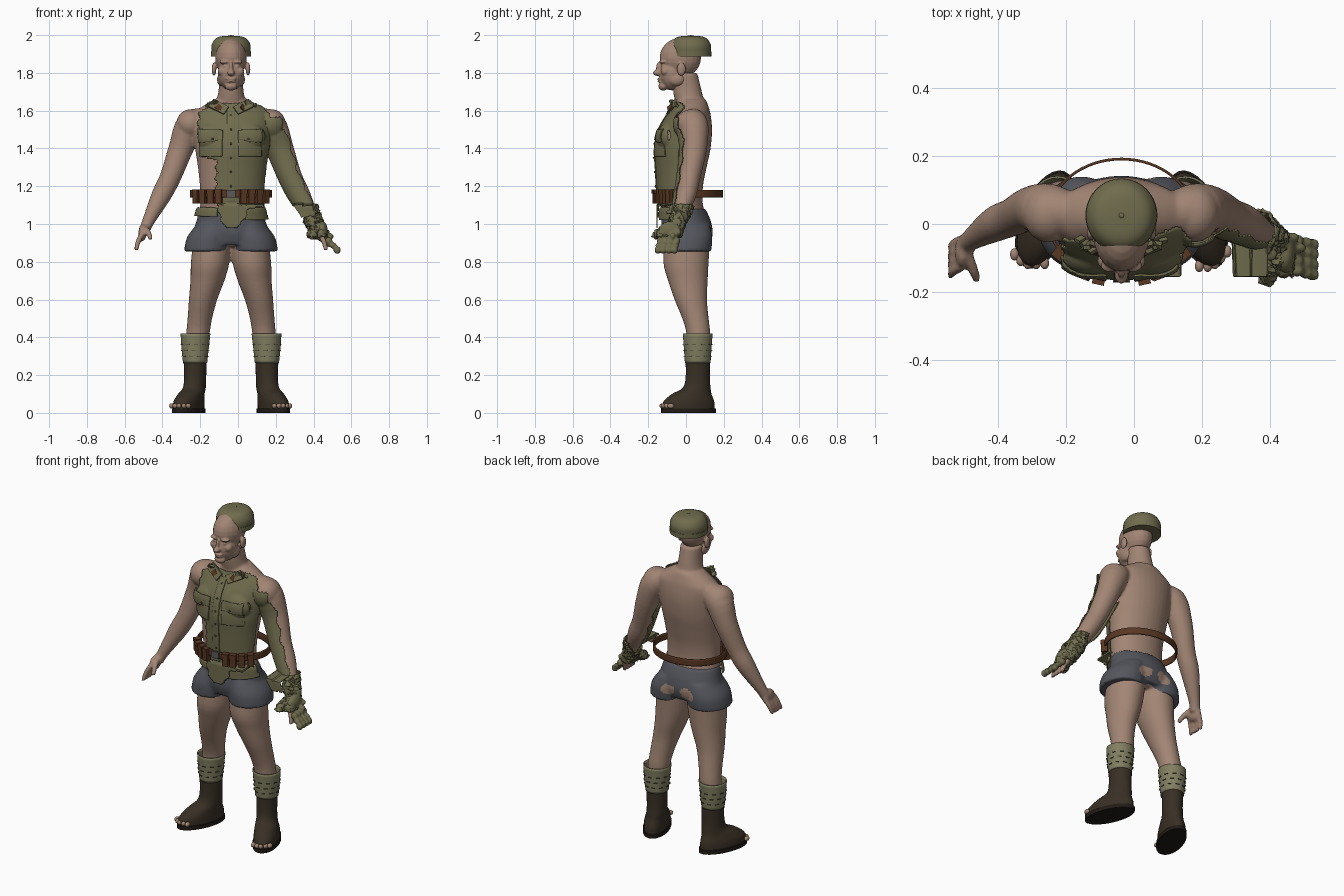
import bpy, bmesh, math, random
from mathutils import Vector, Matrix, Euler

if "Cube" in bpy.data.objects:
    bpy.data.objects.remove(bpy.data.objects["Cube"])
random.seed(4)
CX = -0.037          # body centre line
SIDES = (-1, 1)


def material(name, r, g, b):
    m = bpy.data.materials.new(name)
    m.use_nodes = True
    m.diffuse_color = (r, g, b, 1)
    bsdf = next(n for n in m.node_tree.nodes if n.type == 'BSDF_PRINCIPLED')
    bsdf.inputs["Base Color"].default_value = (r, g, b, 1)
    bsdf.inputs["Roughness"].default_value = 0.8
    return m


SKIN = material("skin", .36, .235, .175)
OLIVE = material("olive cloth", .16, .15, .075)
PALE = material("pale olive cloth", .22, .21, .12)
DARK = material("dark olive thread", .05, .047, .025)
BOOT = material("boot leather", .04, .029, .018)
SOLE = material("sole rubber", .015, .011, .008)
BELT = material("belt leather", .1, .038, .016)
GREY = material("grey shorts cloth", .09, .094, .112)
METAL = material("buckle metal", .1, .1, .1)


def smooth_path(pts, steps=4):
    # Catmull-Rom through sections of any length
    out = []
    for i in range(len(pts) - 1):
        quad = [pts[max(i - 1, 0)], pts[i], pts[i + 1], pts[min(i + 2, len(pts) - 1)]]
        for k in range(steps):
            t = k / steps
            out.append([.5 * (2 * b + (c - a) * t + (2 * a - 5 * b + 4 * c - d) * t * t
                              + (3 * b - a - 3 * c + d) * t ** 3) for a, b, c, d in zip(*quad)])
    return out + [list(pts[-1])]


def loft(bm, pts, n=28, turn=0, along=False, caps=True):
    # sections are x, y, z, rx, ry; rings lie flat, or follow the path
    pts = smooth_path(pts)
    rings = []
    for i, (x, y, z, rx, ry) in enumerate(pts):
        u, v = Vector((math.cos(turn), math.sin(turn), 0)), Vector((-math.sin(turn), math.cos(turn), 0))
        if along:
            t = Vector(pts[min(i + 1, len(pts) - 1)][:3]) - Vector(pts[max(i - 1, 0)][:3])
            u = t.cross(Vector((0, 1, 0))).normalized()
            v = t.cross(u).normalized()
        angles = [math.tau * k / n for k in range(n)]
        rings.append([bm.verts.new(Vector((x, y, z)) + u * rx * math.cos(a) + v * ry * math.sin(a))
                      for a in angles])
    for a, b in zip(rings, rings[1:]):
        for k in range(n):
            bm.faces.new((a[k], a[(k + 1) % n], b[(k + 1) % n], b[k]))
    if caps:
        bm.faces.new(rings[0])
        bm.faces.new(rings[-1])


def ball(bm, loc, radii):
    bmesh.ops.create_uvsphere(bm, u_segments=20, v_segments=12, radius=1,
                              matrix=Matrix.Translation(loc) @ Matrix.Diagonal((*radii, 1)))


def box(bm, loc, size, rot=(0, 0, 0)):
    bmesh.ops.create_cube(bm, size=1, matrix=Matrix.Translation(loc)
                          @ Euler(rot).to_matrix().to_4x4() @ Matrix.Diagonal((*size, 1)))


def make(name, bm, *mats, fix=True):
    if fix:
        bmesh.ops.recalc_face_normals(bm, faces=bm.faces[:])
    me = bpy.data.meshes.new(name)
    bm.to_mesh(me)
    bm.free()
    for m in mats:
        me.materials.append(m)
    me.shade_smooth()
    me.set_sharp_from_angle(angle=math.radians(45))
    ob = bpy.data.objects.new(name, me)
    bpy.context.scene.collection.objects.link(ob)
    return ob


def fuse(ob, voxel, rounds):
    # merge overlapping lumps into one soft skin
    rm = ob.modifiers.new("fuse", 'REMESH')
    rm.mode, rm.voxel_size, rm.use_smooth_shade = 'VOXEL', voxel, True
    sm = ob.modifiers.new("soften", 'SMOOTH')
    sm.factor, sm.iterations = .5, rounds
    bpy.context.view_layer.objects.active = ob
    for m in ("fuse", "soften"):
        bpy.ops.object.modifier_apply(modifier=m)
    ob.data.shade_smooth()
    return ob


def solidify(ob, thickness, side=1):
    m = ob.modifiers.new("thickness", 'SOLIDIFY')
    m.thickness, m.offset = thickness, side


def shell(name, src, rule, off, mat, bounds=None, rough=0, flat_y=None):
    # cloth layer lifted off the surface beneath it
    bm = bmesh.new()
    bm.from_mesh(src.data)
    if bounds:
        x0, x1, z0, z1 = bounds
        for co, no in (((x0, 0, 0), (-1, 0, 0)), ((x1, 0, 0), (1, 0, 0)),
                       ((0, 0, z0), (0, 0, -1)), ((0, 0, z1), (0, 0, 1))):
            bmesh.ops.bisect_plane(bm, geom=bm.verts[:] + bm.edges[:] + bm.faces[:],
                                   plane_co=co, plane_no=no, clear_outer=True)
    bm.normal_update()
    bad = [f for f in bm.faces if not rule(f.calc_center_median(), f.normal)]
    bmesh.ops.delete(bm, geom=bad, context='FACES')
    for v in bm.verts:
        v.co += v.normal * (off + rough * random.random())
        if flat_y and v.co.z < 1.1:
            v.co.y = min(v.co.y, flat_y)
    for f in bm.faces:
        f.material_index = 0
    ob = make(name, bm, mat, fix=False)
    solidify(ob, .006)
    return ob


# body: torso, neck, arms, hands and legs
bm = bmesh.new()
torso = [(1.66, .03, .09, .075), (1.62, .03, .155, .09), (1.58, .025, .2, .105), (1.5, .005, .2, .133),
         (1.4, -.01, .19, .14), (1.3, -.018, .175, .127), (1.2, -.025, .165, .115),
         (1.1, -.022, .163, .112), (1, 0, .17, .12), (.92, .005, .16, .125), (.88, 0, .1, .08)]
loft(bm, [(CX, y, z, rx, ry) for z, y, rx, ry in torso], n=36)
loft(bm, [(CX, -.005, 1.8, .062, .065), (CX, .008, 1.7, .067, .076), (CX, .03, 1.6, .09, .075)])
arm = [(.12, .03, 1.56, .05), (.21, .04, 1.525, .078), (.265, .045, 1.4, .066), (.32, .02, 1.25, .056),
       (.37, 0, 1.15, .052), (.44, -.045, 1.01, .032), (.46, -.065, .96, .03)]
leg = [(.095, .01, .96, .1, .12), (.11, 0, .8, .102, .12), (.125, .01, .7, .09, .105),
       (.148, .025, .6, .075, .086), (.165, .05, .5, .065, .07), (.175, .065, .42, .062, .063),
       (.188, .065, .3, .055, .058), (.19, .065, .12, .045, .045)]
for s in SIDES:
    loft(bm, [(CX + s * x, y, z, r, r) for x, y, z, r in arm], along=True)
    ball(bm, (CX + s * .215, .03, 1.53), (.075, .085, .078))
    ball(bm, (CX + s * .085, -.085, 1.46), (.085, .05, .065))
    ball(bm, (CX + s * .468, -.08, .955), (.022, .05, .045))
    for i in range(4):
        y = -.045 - .027 * i
        loft(bm, [(CX + s * .47, y, .95, .014, .014), (CX + s * .492, y - .012, .905, .014, .014),
                  (CX + s * .503, y - .025, .86, .011, .011)], n=12, along=True)
    loft(bm, [(CX + s * .455, -.08, .98, .016, .016), (CX + s * .435, -.135, .95, .015, .015),
              (CX + s * .425, -.165, .92, .012, .012)], n=12, along=True)
    loft(bm, [(CX + s * x, y, z, rx, ry) for x, y, z, rx, ry in leg])
body = fuse(make("body", bm, SKIN), .008, 4)

# head with facial forms
bm = bmesh.new()
ball(bm, (CX, -.03, 1.88), (.083, .11, .105))
ball(bm, (CX, -.073, 1.795), (.071, .07, .088))
ball(bm, (CX, -.12, 1.73), (.034, .026, .024))
ball(bm, (CX, -.15, 1.8), (.02, .026, .016))
ball(bm, (CX, -.141, 1.825), (.011, .018, .035))
ball(bm, (CX, -.139, 1.768), (.029, .014, .006))
ball(bm, (CX, -.137, 1.755), (.025, .014, .007))
for s in SIDES:
    ball(bm, (CX + s * .034, -.122, 1.858), (.028, .02, .01))
    ball(bm, (CX + s * .046, -.108, 1.808), (.025, .025, .024))
    ball(bm, (CX + s * .033, -.117, 1.836), (.016, .016, .01))
    ball(bm, (CX + s * .09, -.025, 1.82), (.012, .024, .036))
    ball(bm, (CX + s * .05, -.05, 1.765), (.024, .045, .035))
fuse(make("head", bm, SKIN), .005, 3)

# cap with band and crown button
bm = bmesh.new()
loft(bm, [(CX, .025, z, r, r * 1.04) for z, r in
          ((1.888, .1), (1.92, .104), (1.95, .102), (1.98, .084), (1.993, .055), (1.997, .01))], n=40)
ball(bm, (CX, .025, 1.996), (.008, .008, .004))
make("cap", bm, OLIVE)
bm = bmesh.new()
loft(bm, [(CX, .025, z, .106, .109) for z in (1.886, 1.914)], n=40)
make("cap_band", bm, OLIVE)

# shorts with torn seat
bm = bmesh.new()
loft(bm, [(CX, -.015, 1.08, .168, .118), (CX, 0, 1.02, .182, .13), (CX, .005, .95, .2, .137),
          (CX, .005, .89, .19, .12)], n=36)
for s in SIDES:
    loft(bm, [(CX + s * .09, .005, 1, .09, .12), (CX + s * .115, .003, .93, .118, .137),
              (CX + s * .127, 0, .855, .122, .134)])
shorts = fuse(make("shorts", bm, GREY), .01, 3)
shorts.data.materials.append(SKIN)
for p in shorts.data.polygons:
    c = p.center
    dx = abs(c.x - CX)
    ragged = 1 + .2 * math.sin(c.x * 90) * math.cos(c.z * 120)
    if c.y > .03 and ((dx - .065) / .045) ** 2 + ((c.z - .95 + dx * .2) / .034) ** 2 < ragged:
        p.material_index = 1

# torn shirt front and left sleeve
EDGES = [(.98, -.06, -.01), (1.02, -.09, .03), (1.08, -.1, .05), (1.1, -.11, .14), (1.34, -.11, .15),
         (1.36, -.18, .16), (1.42, -.19, .2), (1.5, -.2, .22), (1.58, -.2, .17), (1.635, -.11, .07)]


def in_shirt(c, n):
    if c.x > .17 and c.z > 1.04:
        return n.dot(Vector((-.5, -.85, -.2))) > .3 + .1 * math.sin(c.z * 60) and c.z < 1.56
    for (z0, a0, b0), (z1, a1, b1) in zip(EDGES, EDGES[1:]):
        if z0 <= c.z < z1:
            t = (c.z - z0) / (z1 - z0)
            rag = .006 * math.sin(c.z * 110)
            return n.y < -.2 and a0 + (a1 - a0) * t + rag < c.x < b0 + (b1 - b0) * t + rag
    return False


def facing(c, n):
    return n.y < -.15 and c.y < 0


shell("shirt", body, in_shirt, .01, OLIVE, flat_y=-.15)
for side, x0, x1 in (("right", -.19, -.08), ("left", 0, .11)):
    shell(side + "_chest_pocket", body, facing, .017, OLIVE, (x0, x1, 1.36, 1.48))
    shell(side + "_pocket_flap", body, facing, .022, OLIVE, (x0 - .003, x1 + .003, 1.44, 1.49))
shell("placket", body, facing, .015, OLIVE, (CX - .02, CX + .02, 1.12, 1.6))
shell("right_hip_pocket", shorts, facing, .014, OLIVE, (-.225, -.105, 1.04, 1.09))
shell("left_hip_pocket", shorts, facing, .014, OLIVE, (.02, .155, 1.02, 1.09))


def front_y(x, z):
    hit, loc, _, _ = body.ray_cast((x, -1, z), (0, 1, 0))
    return loc.y if hit else -.1


# buttons, collar and collar patches
buttons, collar, patches, trim = (bmesh.new() for _ in range(4))
for i in range(6):
    z = 1.2 + i * .075
    ball(buttons, (CX, front_y(CX, z) - .022, z), (.006, .004, .006))
for x in (-.135, .055):
    ball(buttons, (x, front_y(x, 1.45) - .029, 1.45), (.006, .004, .006))
make("buttons", buttons, DARK)
for s in SIDES:
    x = CX + s * .065
    y = front_y(x, 1.615) - .022
    tilt = (-.5, s * -.45, s * .35)
    box(collar, (x, y, 1.62), (.095, .014, .05), tilt)
    box(patches, (x, y - .009, 1.616), (.03, .008, .03), (-.5, .78, s * .35))
    for k in range(4):
        box(collar, (x + s * (.02 + .012 * k), y + .01 * k, 1.645 - .006 * k), (.025, .012, .022),
            (random.random(), random.random() * 2, random.random()))
make("collar", collar, OLIVE)
make("collar_patches", patches, BELT)

# tattered left glove and cuff
shell("left_cuff", body, lambda c, n: c.x > .3 and c.z < 1.1, .004, OLIVE, (.36, .6, .93, 1.1), rough=.012)
bm = bmesh.new()
ball(bm, (.445, -.085, .965), (.03, .06, .05))
for i in range(4):
    y = -.04 - .03 * i
    path = [(.45, y, .95), (.48, y - .008, .91), (.505, y - .015, .885), (.525, y - .02, .862)]
    for k, p in enumerate(path):
        ball(bm, p, (.02, .017, .015 + .006 * (k % 2)))
    ball(bm, (.465 + .02 * (i % 2), y, .955 - .02 * i), (.022, .015, .018))
for i in range(9):
    ball(bm, (.385 + .008 * i, -.035 - .055 * random.random(), 1.09 - .014 * i), (.022, .022, .011))
fuse(make("left_glove", bm, OLIVE), .007, 2)

# belt, pouches and buckle
bm = bmesh.new()
loft(bm, [(CX, .015, z, .21, .172) for z in (1.14, 1.18)], n=64, caps=False)
solidify(make("belt", bm, BELT), .008)
pouches, lids = bmesh.new(), bmesh.new()
for s in SIDES:
    for dx in (.065, .105, .145, .18):
        a = math.asin(dx / .215)
        y = .015 - .18 * math.cos(a)
        turn = (0, 0, s * a * .7)
        box(pouches, (CX + s * dx, y, 1.143), (.033, .036, .07), turn)
        box(lids, (CX + s * dx, y - .001, 1.172), (.036, .042, .022), turn)
make("belt_pouches", pouches, BELT)
make("pouch_lids", lids, BELT)
bm = bmesh.new()
box(bm, (CX, -.166, 1.16), (.05, .012, .04))
make("buckle", bm, METAL)

# socks, boots, soles and bare toes
for s, side in zip(SIDES, ("right", "left")):
    bm = bmesh.new()
    loft(bm, [(CX + s * .19, .062, .265, .064, .068), (CX + s * .19, .062, .34, .072, .073),
              (CX + s * .188, .062, .42, .079, .079)], n=32, caps=False)
    solidify(make(side + "_sock", bm, PALE), .006, -1)
    bm = bmesh.new()
    for row in range(3):
        for k in range(10):
            a = math.tau * (k + row * .3) / 10
            z = .3 + row * .032
            r = .068 + (z - .265) * .075
            box(bm, (CX + s * .19 + r * math.cos(a), .062 + (r + .002) * math.sin(a), z),
                (.004, .022, .004), (0, 0, a))
    make(side + "_sock_stitches", bm, DARK)
    turn = s * .38
    bm = bmesh.new()
    loft(bm, [(CX + s * x, y, z, rx, ry) for x, y, z, rx, ry in
              ((.19, .063, .275, .06, .066), (.19, .062, .18, .057, .066), (.195, .055, .13, .058, .078),
               (.21, .03, .1, .062, .11), (.222, .015, .06, .068, .142), (.224, .013, .02, .068, .147))],
         turn=turn)
    make(side + "_boot", bm, BOOT)
    bm = bmesh.new()
    loft(bm, [(CX + s * .224, .013, z, .074, .153) for z in (0, .024)], turn=turn)
    make(side + "_sole", bm, SOLE)
    bm = bmesh.new()
    for k in range(5):
        across, reach = (k - 2) * .023, .142 - .009 * abs(k - 1.5)
        ball(bm, (CX + s * .224 + math.cos(turn) * across + math.sin(turn) * reach,
                  .013 + math.sin(turn) * across - math.cos(turn) * reach, .037), (.013, .018, .014))
    make(side + "_toes", bm, SKIN)
